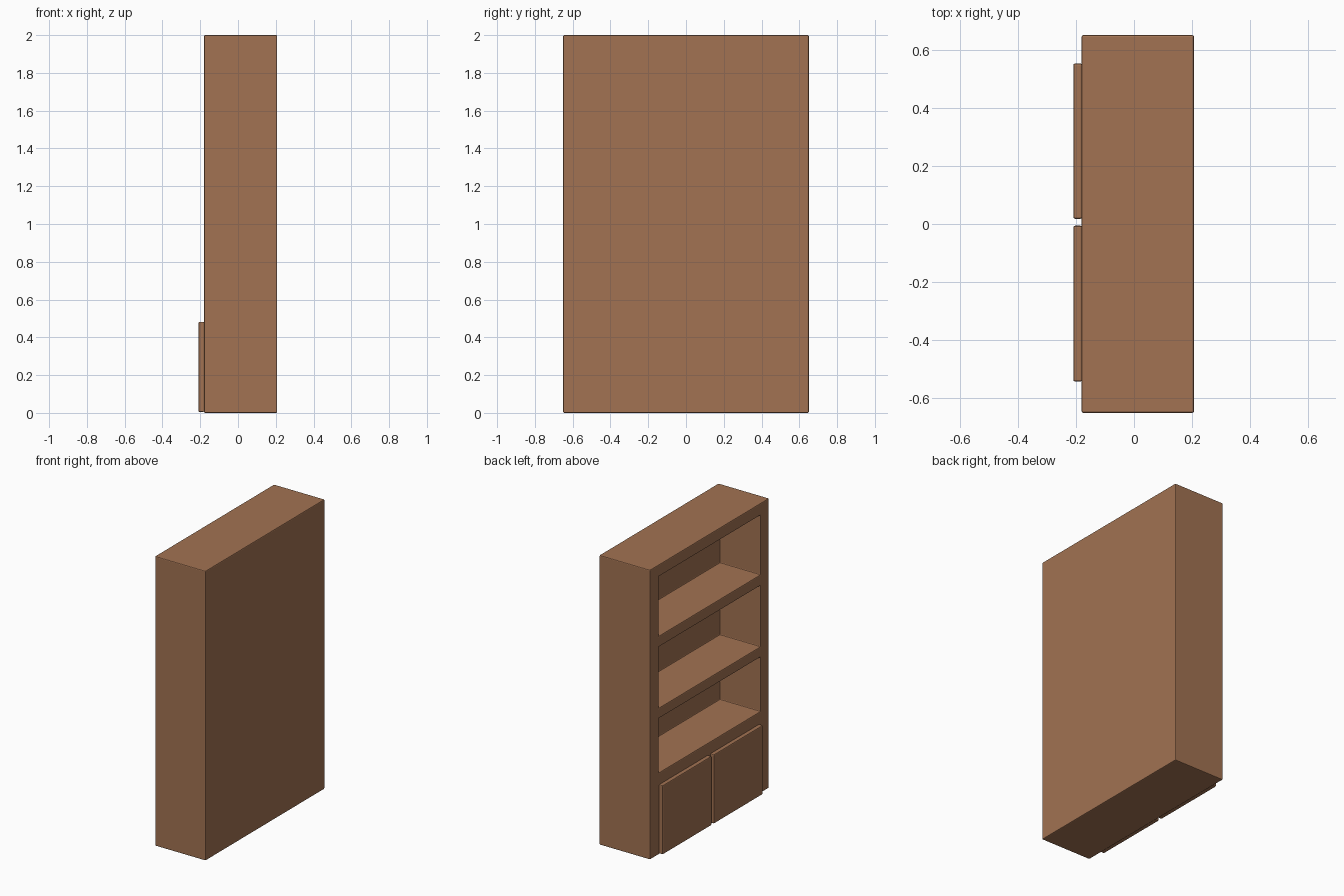
import bpy, bmesh
from mathutils import Vector

if "Cube" in bpy.data.objects:
    bpy.data.objects.remove(bpy.data.objects["Cube"])

wood = bpy.data.materials.new("brown wood")
wood.diffuse_color = (0.36, 0.17, 0.085, 1)
wood.use_nodes = True
wood.node_tree.nodes["Principled BSDF"].inputs["Base Color"].default_value = wood.diffuse_color


def box(lo, hi):
    """Axis-aligned box as a bmesh."""
    lo, hi = Vector(lo), Vector(hi)
    bm = bmesh.new()
    bmesh.ops.create_cube(bm, size=1)
    for v in bm.verts:
        v.co = Vector(lo[i] + (v.co[i] + 0.5) * (hi[i] - lo[i]) for i in range(3))
    return bm


def finish(bm, name, bevel):
    """Turn a bmesh into an object with softened edges."""
    bmesh.ops.recalc_face_normals(bm, faces=bm.faces)
    me = bpy.data.meshes.new(name)
    bm.to_mesh(me)
    bm.free()
    me.materials.append(wood)
    ob = bpy.data.objects.new(name, me)
    bpy.context.collection.objects.link(ob)
    mod = ob.modifiers.new("soft edges", 'BEVEL')
    mod.width = bevel
    mod.segments = 2
    mod.limit_method = 'ANGLE'
    return ob


# Cabinet body, with three open shelf bays pushed in from the -x face
FRONT, BACK, DEPTH, HALF = -0.18, 0.207, 0.31, 0.555
bays = [(0.563, 0.938), (1.01, 1.432), (1.507, 1.918)]
bm = box((FRONT, -0.65, 0), (BACK, 0.65, 2))
cuts = [((0, s * HALF, 0), (0, 1, 0)) for s in (-1, 1)]
cuts += [((0, 0, z), (0, 0, 1)) for bay in bays for z in bay]
for co, no in cuts:
    bmesh.ops.bisect_plane(bm, geom=bm.verts[:] + bm.edges[:] + bm.faces[:],
                           plane_co=co, plane_no=no, dist=1e-5)
bm.normal_update()
openings = []
for f in bm.faces:
    c = f.calc_center_median()
    if f.normal.x < -0.9 and abs(c.y) < HALF and any(a < c.z < b for a, b in bays):
        openings.append(f)
pushed = bmesh.ops.extrude_discrete_faces(bm, faces=openings)["faces"]
for f in pushed:
    bmesh.ops.translate(bm, verts=f.verts, vec=(DEPTH, 0, 0))
finish(bm, "bookcase_body", 0.006)

# Two cupboard doors on the lower front
for name, y0, y1 in (("left_door", 0.018, 0.552), ("right_door", -0.542, -0.006)):
    finish(box((-0.209, y0, 0.005), (FRONT + 0.002, y1, 0.482)), name, 0.006)
